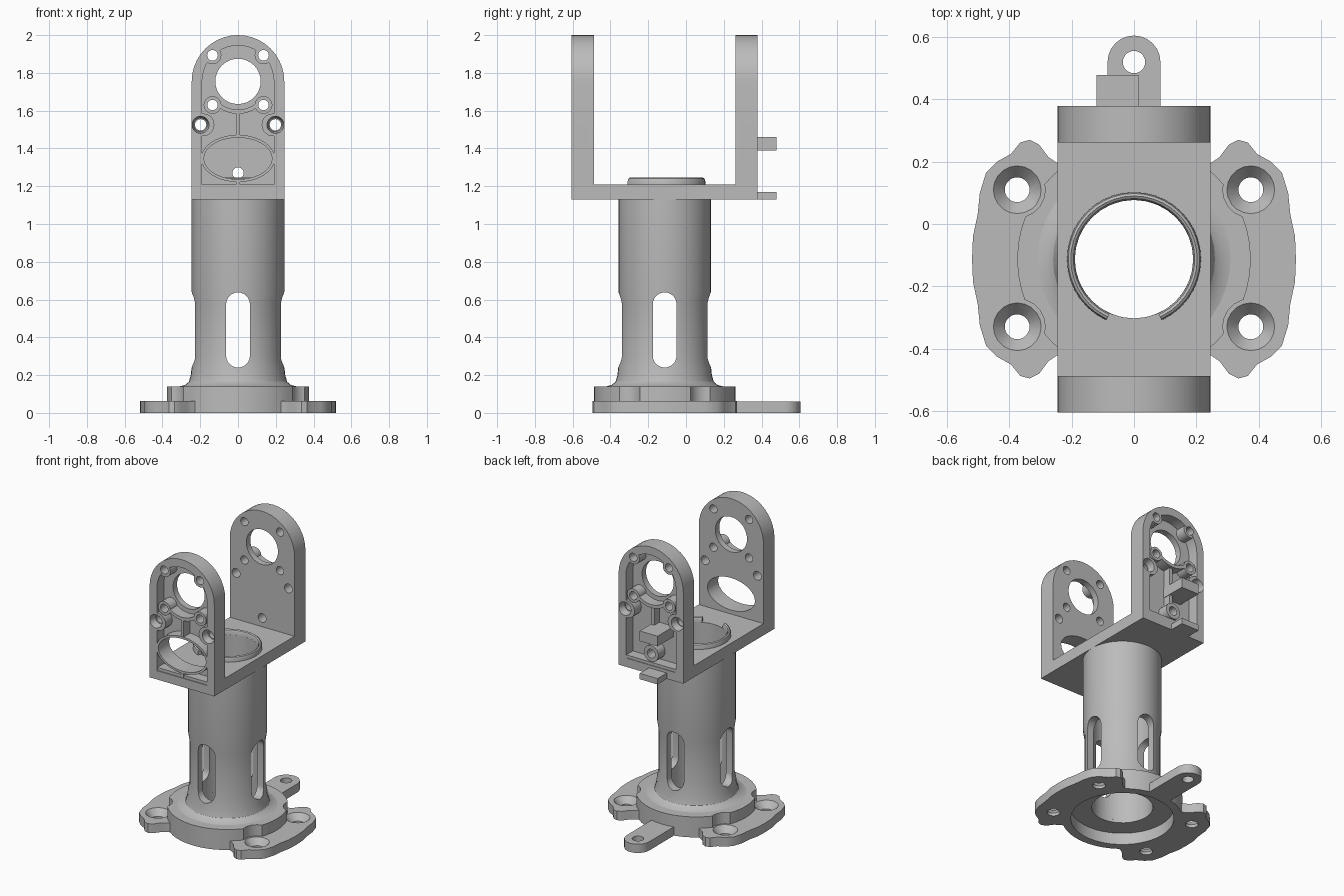
import bpy, bmesh, math
from mathutils import Matrix

if "Cube" in bpy.data.objects:
    bpy.data.objects.remove(bpy.data.objects["Cube"])

grey = bpy.data.materials.new("plain_grey")
grey.use_nodes = True
grey.diffuse_color = (0.5, 0.5, 0.5, 1)
grey.node_tree.nodes["Principled BSDF"].inputs["Base Color"].default_value = (0.5, 0.5, 0.5, 1)

CY = -0.113      # y of the tube axis
HEAD = 1.755     # z of the arch centre on both arms


def finish(name, bm):
    bmesh.ops.recalc_face_normals(bm, faces=bm.faces)
    mesh = bpy.data.meshes.new(name)
    bm.to_mesh(mesh)
    bm.free()
    mesh.materials.append(grey)
    ob = bpy.data.objects.new(name, mesh)
    bpy.context.collection.objects.link(ob)
    return ob


def prism(name, pts, lo, hi, axis="z"):
    """Extrude a 2D outline: xy along z, xz along y, or yz along x."""
    place = {"z": lambda a, b, h: (a, b, h), "y": lambda a, b, h: (a, h, b),
             "x": lambda a, b, h: (h, a, b)}[axis]
    bm = bmesh.new()
    rings = [[bm.verts.new(place(a, b, h)) for a, b in pts] for h in (lo, hi)]
    n = len(pts)
    for r in rings:
        bm.faces.new(r)
    for i in range(n):
        j = (i + 1) % n
        bm.faces.new((rings[0][i], rings[0][j], rings[1][j], rings[1][i]))
    return finish(name, bm)


def arc(cx, cy, rx, ry, a0, a1, n):
    return [(cx + rx * math.cos(math.radians(a0 + (a1 - a0) * i / n)),
             cy + ry * math.sin(math.radians(a0 + (a1 - a0) * i / n))) for i in range(n + 1)]


def circle(cx, cy, r, n=20, ry=None):
    return arc(cx, cy, r, ry or r, 0, 360, n)[:-1]


def rect(a0, a1, b0, b1):
    return [(a0, b0), (a1, b0), (a1, b1), (a0, b1)]


def arch(w, bottom):
    return [(-w, bottom), (w, bottom)] + arc(0, HEAD, w, w, 0, 180, 20)


def lathe(name, profile, cx=0, cy=CY, n=40):
    """Turn a closed radius/height profile about a vertical axis."""
    bm = bmesh.new()
    rows = []
    for i in range(n):
        t = 2 * math.pi * i / n
        rows.append([bm.verts.new((cx + r * math.cos(t), cy + r * math.sin(t), z)) for r, z in profile])
    m = len(profile)
    for i in range(n):
        a, b = rows[i], rows[(i + 1) % n]
        for k in range(m):
            bm.faces.new((a[k], b[k], b[(k + 1) % m], a[(k + 1) % m]))
    return finish(name, bm)


def cone(name, cx, cy, z0, z1, r0, r1, along_y=False):
    bm = bmesh.new()
    bmesh.ops.create_cone(bm, cap_ends=True, segments=20, radius1=r0, radius2=r1, depth=abs(z1 - z0))
    mid = (z0 + z1) / 2
    if along_y:
        turn = math.radians(-90 if z1 > z0 else 90)
        m = Matrix.Translation((cx, mid, cy)) @ Matrix.Rotation(turn, 4, "X")
    else:
        m = Matrix.Translation((cx, cy, mid))
    bmesh.ops.transform(bm, matrix=m, verts=bm.verts)
    return finish(name, bm)


def boolean(ob, parts, op):
    for p in parts:
        mod = ob.modifiers.new("cut", "BOOLEAN")
        mod.operation, mod.object, mod.solver = op, p, "EXACT"
    bpy.context.view_layer.update()
    mesh = bpy.data.meshes.new_from_object(ob.evaluated_get(bpy.context.evaluated_depsgraph_get()))
    ob.modifiers.clear()
    ob.data = mesh
    for p in parts:
        bpy.data.objects.remove(p)


# Base: round hub, two side wings, rear tab
hub = prism("base_flange", circle(0, CY, 0.375, 48), 0, 0.14)
wing = [(0.2, 0.17), (0.245, 0.195), (0.275, 0.215), (0.305, 0.255), (0.335, 0.27), (0.365, 0.262),
        (0.395, 0.225), (0.44, 0.2), (0.475, 0.165), (0.495, 0.1), (0.502, 0.03), (0.517, -0.04), (0.52, CY)]
wing += [(x, 2 * CY - y) for x, y in reversed(wing[:-1])]
boolean(hub, [prism("relief", circle(s * 0.375, y, 0.09), 0.063, 0.2) for s in (-1, 1) for y in (0.11, -0.33)],
        "DIFFERENCE")
tab = [(-0.085, 0.1), (0.085, 0.1)] + arc(0, 0.52, 0.085, 0.085, 0, 180, 12)
boolean(hub, [prism("wing", [(s * x, y) for x, y in wing], 0, 0.0625) for s in (-1, 1)]
        + [prism("tab", tab, 0, 0.06)], "UNION")
cuts = [prism("recess", circle(0, CY, 0.32, 40), -0.1, 0.08), prism("bore", circle(0, CY, 0.19, 32), -0.1, 0.3),
        prism("tab_hole", circle(0, 0.52, 0.036), -0.1, 0.2)]
for s in (-1, 1):
    for y in (0.11, -0.33):
        cuts += [prism("hole", circle(s * 0.375, y, 0.04), -0.1, 0.2),
                 cone("sink", s * 0.375, y, 0.02, 0.064, 0.04, 0.078)]
boolean(hub, cuts, "DIFFERENCE")

# Tube with four long slots
tube = lathe("tube", [(0.19, 0.1), (0.31, 0.1), (0.31, 0.14), (0.28, 0.148), (0.26, 0.165), (0.25, 0.2),
                      (0.246, 0.24), (0.236, 0.29), (0.236, 0.58), (0.245, 0.64), (0.245, 1.14), (0.19, 1.14)])
for axis, c in (("y", 0), ("x", CY)):
    slot = arc(c, 0.575, 0.063, 0.063, 0, 180, 12) + arc(c, 0.303, 0.063, 0.063, 180, 360, 12)
    boolean(tube, [prism("slot", slot, -0.6, 0.6, axis)], "DIFFERENCE")

# Bridge plate and the open ring around its bore
bridge = prism("bridge_plate", rect(-0.245, 0.245, -0.6, 0.375), 1.13, 1.21)
boolean(bridge, [prism("bore", circle(0, CY, 0.19, 32), 1, 1.4)], "DIFFERENCE")
collar = lathe("collar", [(0.19, 1.2), (0.215, 1.2), (0.215, 1.228), (0.211, 1.24), (0.203, 1.245),
                          (0.195, 1.24), (0.19, 1.228)])
boolean(collar, [prism("gap", [(0, CY), (-0.18, CY - 0.4), (0.18, CY - 0.4)], 1.1, 1.4)], "DIFFERENCE")


def arm(name, outer, side, front):
    """Arched arm with a ribbed pocket on its outer face."""
    def y(d):
        return outer - side * d

    def bar(pts, d0=0.002, d1=0.085):
        return prism("rib", pts, y(d0), y(d1), "y")

    ob = prism(name, arch(0.245, 1.13), y(0), y(0.118), "y")
    boolean(ob, [bar(arch(0.19, 1.19), -0.1, 0.075)], "DIFFERENCE")
    # bosses, curved ridge and ribs left standing in the pocket
    ridge = arc(0, HEAD, 0.172, 0.172, 220, 320, 12) + arc(0, HEAD, 0.15, 0.15, 320, 220, 12)
    adds = [bar(ridge)]
    for s in (-1, 1):
        adds += [bar(circle(s * 0.135, z, 0.047)) for z in (1.63, 1.893)]
        adds.append(bar(circle(s * 0.185, 1.525, 0.06)))
    if front:
        adds += [bar(circle(0, 1.347, 0.195, 40, 0.125)), bar(rect(-0.01, 0.01, 1.46, 1.6), 0.004),
                 bar(rect(-0.01, 0.01, 1.18, 1.24), 0.004)]
    else:
        adds += [bar(circle(0, 1.27, 0.055)), bar(rect(-0.012, 0.012, 1.3, 1.6), 0.02),
                 bar(rect(-0.12, 0.015, 1.39, 1.46), -0.1), bar(rect(-0.12, 0.015, 1.13, 1.17), -0.1, 0.05)]
    for a in adds:
        boolean(ob, [a], "UNION")
    # through holes
    cuts = [bar(circle(0, HEAD, 0.12, 32), -0.2, 0.3)]
    for s in (-1, 1):
        cuts += [bar(circle(s * 0.135, z, 0.028), -0.2, 0.3) for z in (1.63, 1.893)]
        cuts += [bar(circle(s * 0.198, 1.525, 0.03), -0.2, 0.3),
                 cone("sink", s * 0.198, 1.525, y(0.05), y(-0.002), 0.036, 0.046, True)]
    cuts.append(bar(circle(0, 1.347, 0.18, 40, 0.11), -0.2, 0.3) if front
                else bar(circle(0, 1.27, 0.03), -0.2, 0.3))
    for c in cuts:
        boolean(ob, [c], "DIFFERENCE")
    return ob


parts = [hub, tube, bridge, collar, arm("front_arm", -0.606, -1, True), arm("back_arm", 0.379, 1, False)]

# Smooth curved walls, keep edges crisp
bpy.ops.object.select_all(action="DESELECT")
for p in parts:
    p.select_set(True)
bpy.context.view_layer.objects.active = parts[0]
bpy.ops.object.shade_smooth_by_angle(angle=math.radians(30))
